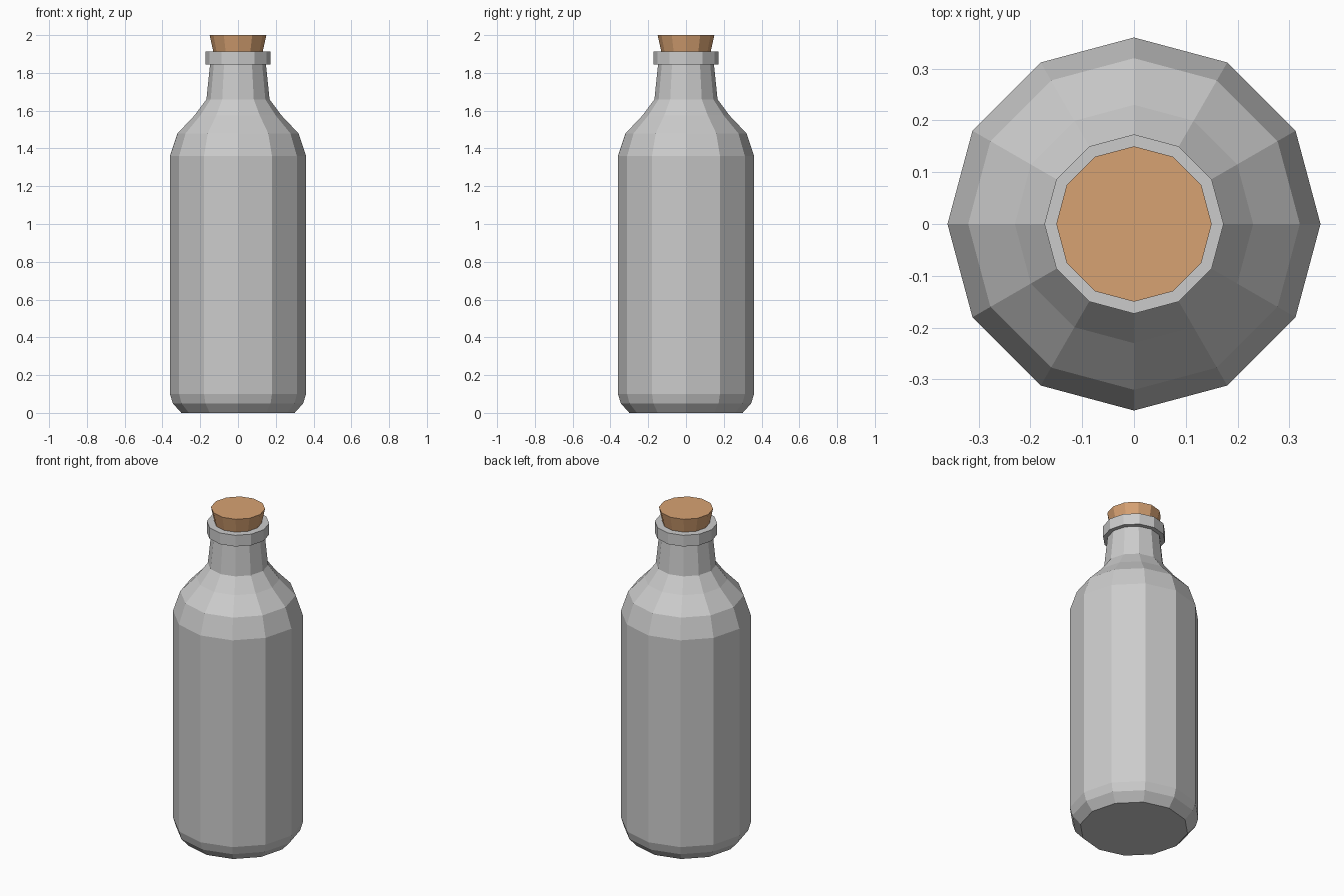
import bpy
import bmesh
from math import cos, sin, tau

SIDES = 12

cube = bpy.data.objects.get("Cube")
if cube:
    bpy.data.objects.remove(cube, do_unlink=True)


def lathe(name, profile):
    """Closed, flat-shaded solid turned around z from (radius, height) points."""
    bm = bmesh.new()
    rings = [[bm.verts.new((r * cos(tau * i / SIDES), r * sin(tau * i / SIDES), z))
              for i in range(SIDES)] for r, z in profile]
    for low, high in zip(rings, rings[1:]):
        for i in range(SIDES):
            j = (i + 1) % SIDES
            bm.faces.new((low[i], low[j], high[j], high[i]))
    bm.faces.new(rings[0][::-1])
    bm.faces.new(rings[-1])
    mesh = bpy.data.meshes.new(name)
    bm.to_mesh(mesh)
    bm.free()
    obj = bpy.data.objects.new(name, mesh)
    bpy.context.collection.objects.link(obj)
    return obj


# Glass body: rounded base, straight wall, sloped shoulder, neck and lip
lathe("bottle", [
    (0.30, 0.0), (0.345, 0.05), (0.36, 0.10),
    (0.36, 1.36), (0.32, 1.48), (0.23, 1.575), (0.167, 1.66),
    (0.148, 1.845), (0.173, 1.845), (0.173, 1.913),
    (0.128, 1.913), (0.115, 1.84),
])

# Tapered stopper pushed into the mouth
stopper = lathe("cork_stopper", [(0.115, 1.84), (0.15, 2.0)])

cork = bpy.data.materials.new("cork")
cork.use_nodes = True
color = (0.68, 0.36, 0.17, 1)
cork.diffuse_color = color
cork.node_tree.nodes["Principled BSDF"].inputs["Base Color"].default_value = color
stopper.data.materials.append(cork)
